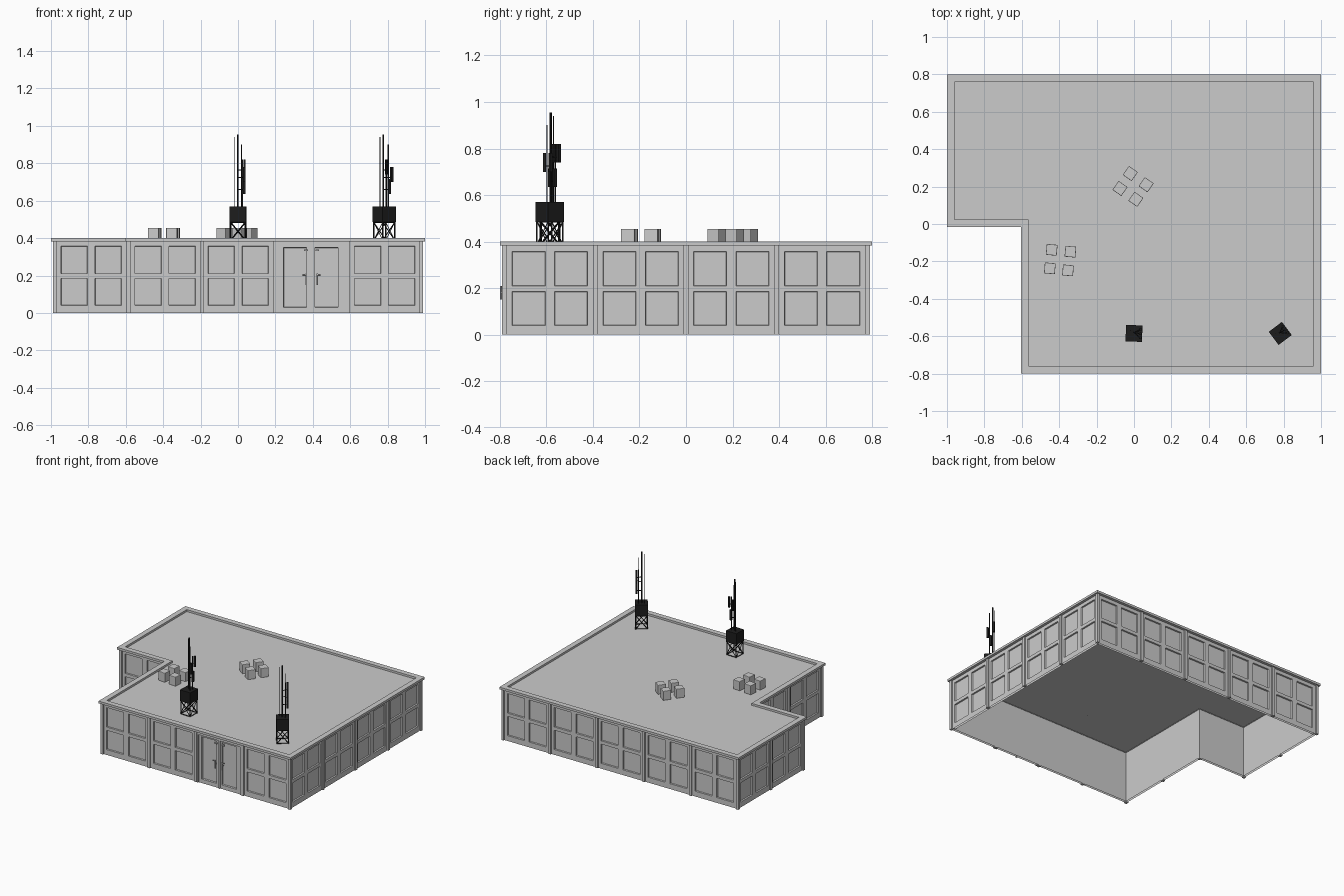
import bpy, bmesh, math
from mathutils import Vector, Matrix

if "Cube" in bpy.data.objects:
    bpy.data.objects.remove(bpy.data.objects["Cube"])

TOP = 0.385   # roof surface / top of walls


def outline(d):
    """L-shaped footprint, counter-clockwise, shrunk inward by d."""
    return [Vector(p) for p in [(-1 + d, .8 - d), (-1 + d, -.015 + d), (-.605 + d, -.015 + d),
                                (-.605 + d, -.8 + d), (1 - d, -.8 + d), (1 - d, .8 - d)]]


def finish(bm, name, mat=None):
    me = bpy.data.meshes.new(name)
    bm.to_mesh(me)
    bm.free()
    ob = bpy.data.objects.new(name, me)
    bpy.context.collection.objects.link(ob)
    if mat:
        me.materials.append(mat)
    return ob


def box(bm, c, s, rot=0.0):
    m = Matrix.Translation(c) @ Matrix.Rotation(rot, 4, 'Z') @ Matrix.Diagonal((*s, 1))
    bmesh.ops.create_cube(bm, size=1, matrix=m)


def bar(bm, p, q, r, sides=6):
    p, q = Vector(p), Vector(q)
    d = q - p
    m = Matrix.Translation((p + q) / 2) @ d.to_track_quat('Z', 'Y').to_matrix().to_4x4()
    bmesh.ops.create_cone(bm, cap_ends=True, segments=sides, radius1=r, radius2=r,
                          depth=d.length, matrix=m)


def panelled(bm, a, u, ss, zs, depth):
    """Wall strip cut into a grid; every odd cell is a recessed panel."""
    vs = [[bm.verts.new((*(a + u * s), z)) for z in zs] for s in ss]
    cells = []
    for i in range(len(ss) - 1):
        for j in range(len(zs) - 1):
            f = bm.faces.new((vs[i][j], vs[i + 1][j], vs[i + 1][j + 1], vs[i][j + 1]))
            if i % 2 and j % 2:
                cells.append(f)
    bm.normal_update()
    bmesh.ops.inset_individual(bm, faces=cells, thickness=.003, depth=-depth)


# Walls, pillars and door, walked around the footprint bay by bay
walls, pillars, door = bmesh.new(), bmesh.new(), bmesh.new()
pts = outline(.02)
for k, a in enumerate(pts):
    b = pts[(k + 1) % len(pts)]
    n = round((b - a).length / .39)
    w = (b - a).length / n
    u = (b - a).normalized()
    for i in range(n):
        p = a + u * w * i
        box(pillars, (p.x, p.y, TOP / 2), (.02, .02, TOP))
        if k == 3 and i == 2:
            panelled(door, p, u, [0, .045, .17, .213, .338, w], [0, .03, .35, TOP], .012)
        else:
            panelled(walls, p, u, [0, .033, .175, .215, .357, w],
                     [0, .04, .185, .21, .357, TOP], .01)
# Plain inner lining
inner = outline(.036)
for k, a in enumerate(inner):
    b = inner[(k + 1) % 6]
    walls.faces.new([walls.verts.new(v) for v in
                     [(*b, 0), (*a, 0), (*a, TOP), (*b, TOP)]])
finish(walls, "panelled_walls")
finish(pillars, "pillars")

# Door surround, centre post, handles and closers
cx = .394
for x in (.213, cx, .575):
    box(door, (x, -.782, TOP / 2), (.012, .012, TOP))
box(door, (cx, -.782, .372), (.37, .012, .02))
for s in (-1, 1):
    x = cx + s * .03
    bar(door, (x, -.796, .15), (x, -.796, .21), .004)
    bar(door, (x, -.796, .205), (x + s * .018, -.796, .205), .004)
    bar(door, (x, -.796, .18), (x, -.778, .18), .003)
    box(door, (x, -.784, .335), (.02, .01, .01))
finish(door, "double_door")

# Roof deck and raised rim
deck = bmesh.new()
deck.faces.new([deck.verts.new((*p, TOP)) for p in outline(.02)])
finish(deck, "roof_deck")
rim = bmesh.new()
rings = [[rim.verts.new((*p, z)) for p in outline(d)]
         for d, z in ((0, .383), (0, .4), (.04, .4), (.04, .383))]
for r in range(4):
    lo, hi = rings[r], rings[(r + 1) % 4]
    for i in range(6):
        j = (i + 1) % 6
        rim.faces.new((lo[i], lo[j], hi[j], hi[i]))
finish(rim, "roof_rim")

# Rooftop ventilation units, two clusters of four
units = [(-.02, .27, -35), (.065, .21, -35), (-.075, .19, -35), (.01, .132, -35),
         (-.44, -.138, -5), (-.34, -.148, -5), (-.45, -.237, -5), (-.353, -.248, -5)]
for i, (x, y, deg) in enumerate(units):
    bm = bmesh.new()
    box(bm, (0, 0, .035), (.058, .058, .07))
    ob = finish(bm, f"roof_unit_{i + 1}")
    ob.location = (x, y, TOP)
    ob.rotation_euler.z = math.radians(deg)
    bev = ob.modifiers.new("soft_edges", 'BEVEL')
    bev.width, bev.segments = .003, 2

# Antenna towers
black = bpy.data.materials.new("black_metal")
black.diffuse_color = (.012, .012, .012, 1)
black.use_nodes = True
black.node_tree.nodes["Principled BSDF"].inputs["Base Color"].default_value = black.diffuse_color


def tower(name, x, y, deg):
    bm = bmesh.new()
    h, z0, z1 = .04, .003, .1
    corners = [(-h, -h), (h, -h), (h, h), (-h, h)]
    # braced base frame
    for i, a in enumerate(corners):
        b = corners[(i + 1) % 4]
        bar(bm, (*a, 0), (*a, z1), .004, 4)
        for za, zb in ((z0, z0), (z1, z1), (z0, z1), (z1, z0)):
            bar(bm, (*a, za), (*b, zb), .003, 4)
    # equipment cabinet
    box(bm, (0, 0, .142), (.088, .088, .084))
    # masts and whip aerial
    bar(bm, (-.018, .015, .18), (-.018, .015, .555), .002)
    bar(bm, (-.002, .005, .18), (-.002, .005, .57), .0045)
    bar(bm, (.018, -.012, .18), (.018, -.012, .515), .003)
    bar(bm, (.022, .012, .18), (.022, .012, .435), .004)
    # panel aerials on short arms
    for py, pz in ((-.022, .355), (.022, .395), (0, .29)):
        bar(bm, (0, .005, pz - .015), (.032, py, pz - .015), .003)
        box(bm, (.034, py, pz), (.012, .014, .08))
    ob = finish(bm, name, black)
    ob.location = (x, y, TOP)
    ob.rotation_euler.z = math.radians(deg)


tower("antenna_tower_centre", 0, -.585, -2)
tower("antenna_tower_corner", .782, -.585, 37)
